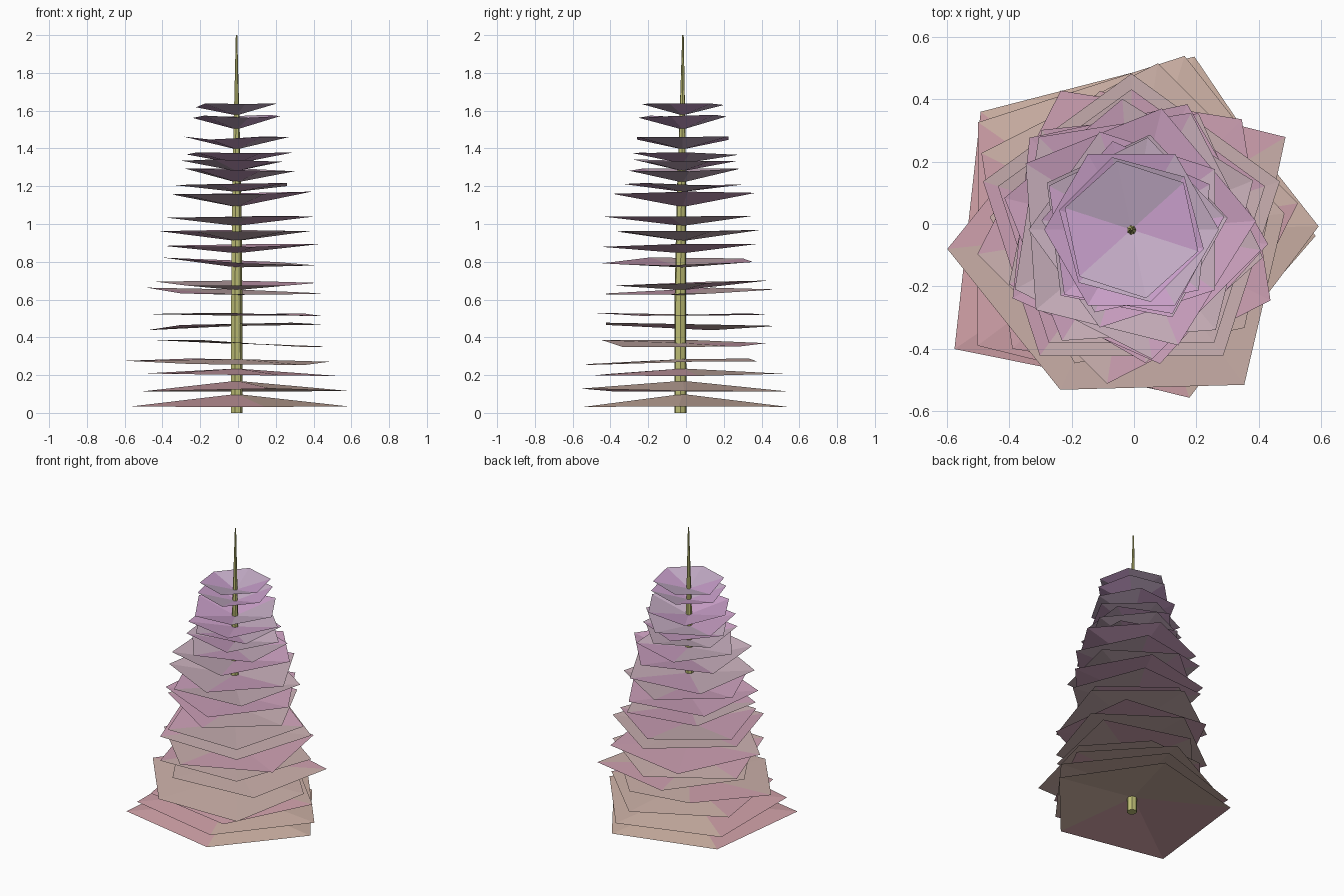
import bpy, bmesh, math, random

if "Cube" in bpy.data.objects:
    bpy.data.objects.remove(bpy.data.objects["Cube"])

random.seed(4)
CX, CY = -0.008, -0.018          # trunk axis


def material(name, rgb):
    m = bpy.data.materials.new(name)
    m.diffuse_color = (*rgb, 1)
    m.use_nodes = True
    m.node_tree.nodes["Principled BSDF"].inputs["Base Color"].default_value = m.diffuse_color
    return m


def add_object(name, bm, mats):
    me = bpy.data.meshes.new(name)
    bm.to_mesh(me)
    bm.free()
    ob = bpy.data.objects.new(name, me)
    bpy.context.collection.objects.link(ob)
    for m in mats:
        me.materials.append(m)
    return ob


# trunk: seven-sided rings (height, radius, y), tapering faster near the tip
bm = bmesh.new()
rings = []
for z, r, y in [(0, 0.033, -0.03), (0.6, 0.031, -0.03), (1.1, 0.026, -0.025),
                (1.5, 0.017, -0.02), (2, 0.004, -0.016)]:
    rings.append([bm.verts.new((CX + r * math.cos(math.tau * k / 7),
                                y + r * math.sin(math.tau * k / 7), z)) for k in range(7)])
for a, b in zip(rings, rings[1:]):
    for k in range(7):
        j = (k + 1) % 7
        bm.faces.new((a[k], a[j], b[j], b[k]))
bm.faces.new(rings[0][::-1])
bm.faces.new(rings[-1])
add_object("trunk", bm, [material("bark", (0.52, 0.52, 0.18))])

# foliage tiers: hub height, rim height, radius, rotation in degrees, sides
TIERS = [
    (0.10, 0.04, 0.59, -2, 5),
    (0.17, 0.12, 0.60, 1, 5),
    (0.235, 0.20, 0.54, 9, 5),
    (0.285, 0.27, 0.53, 6, 6),
    (0.37, 0.372, 0.48, 31, 5),
    (0.47, 0.462, 0.50, 18, 5),
    (0.515, 0.522, 0.50, 45, 5),
    (0.625, 0.645, 0.50, 18, 5),
    (0.65, 0.685, 0.45, 18, 5),
    (0.77, 0.805, 0.43, 60, 5),
    (0.845, 0.885, 0.44, 66, 5),
    (0.91, 0.96, 0.42, 22, 5),
    (0.99, 1.04, 0.42, 63, 5),
    (1.09, 1.165, 0.40, 4, 5),
    (1.17, 1.21, 0.33, 36, 5),
    (1.22, 1.285, 0.31, 7, 5),
    (1.28, 1.335, 0.29, 30, 5),
    (1.32, 1.375, 0.30, 8, 5),
    (1.395, 1.455, 0.28, 60, 6),
    (1.50, 1.57, 0.24, 45, 6),
    (1.575, 1.635, 0.225, 42, 6),
]
# slopes along x and y of the tiers that lean
TILT = {3: (0, 0.025), 4: (-0.04, 0), 5: (0.03, -0.01), 7: (-0.03, 0.03),
        8: (0, 0.05), 9: (-0.03, 0.02), 14: (0, -0.03), 20: (0.04, 0)}
# corner reach of the clearly uneven lower tiers
REACH = {0: (1, 1, 1.04, 1.16, 0.93), 1: (1, 0.97, 1, 1.03, 0.95),
         3: (0.93, 0.82, 0.82, 1.12, 1.06, 1.16), 4: (1.2, 0.95, 0.95, 0.97, 1)}

# warm pink and tan at the bottom drifting to violet and grey-mauve on top
PINK, TAN = (0.64, 0.36, 0.39), (0.62, 0.49, 0.37)
VIOLET, MAUVE = (0.60, 0.36, 0.62), (0.56, 0.42, 0.58)


def mix(a, b, t):
    return [p + (q - p) * t for p, q in zip(a, b)]


for i, (hub, rim, r, rot, n) in enumerate(TIERS):
    t = i / (len(TIERS) - 1)
    tx, ty = TILT.get(i, (0, 0))
    reach = REACH.get(i, (1,) * n)
    bm = bmesh.new()
    centre = bm.verts.new((CX, CY, hub))
    ring = []
    for k in range(n):
        a = math.radians(rot) + math.tau * k / n
        x, y = r * reach[k] * math.cos(a), r * reach[k] * math.sin(a)
        z = rim + tx * x + ty * y + random.uniform(-0.01, 0.01)
        ring.append(bm.verts.new((CX + x, CY + y, z)))
    for k in range(n):
        f = bm.faces.new((centre, ring[k], ring[(k + 1) % n]))
        f.material_index = random.randint(0, 1)
    mats = [material(f"foliage_{i + 1}_bright", mix(PINK, VIOLET, t)),
            material(f"foliage_{i + 1}_soft", mix(mix(PINK, TAN, 0.7), MAUVE, t))]
    add_object(f"foliage_tier_{i + 1}", bm, mats)
